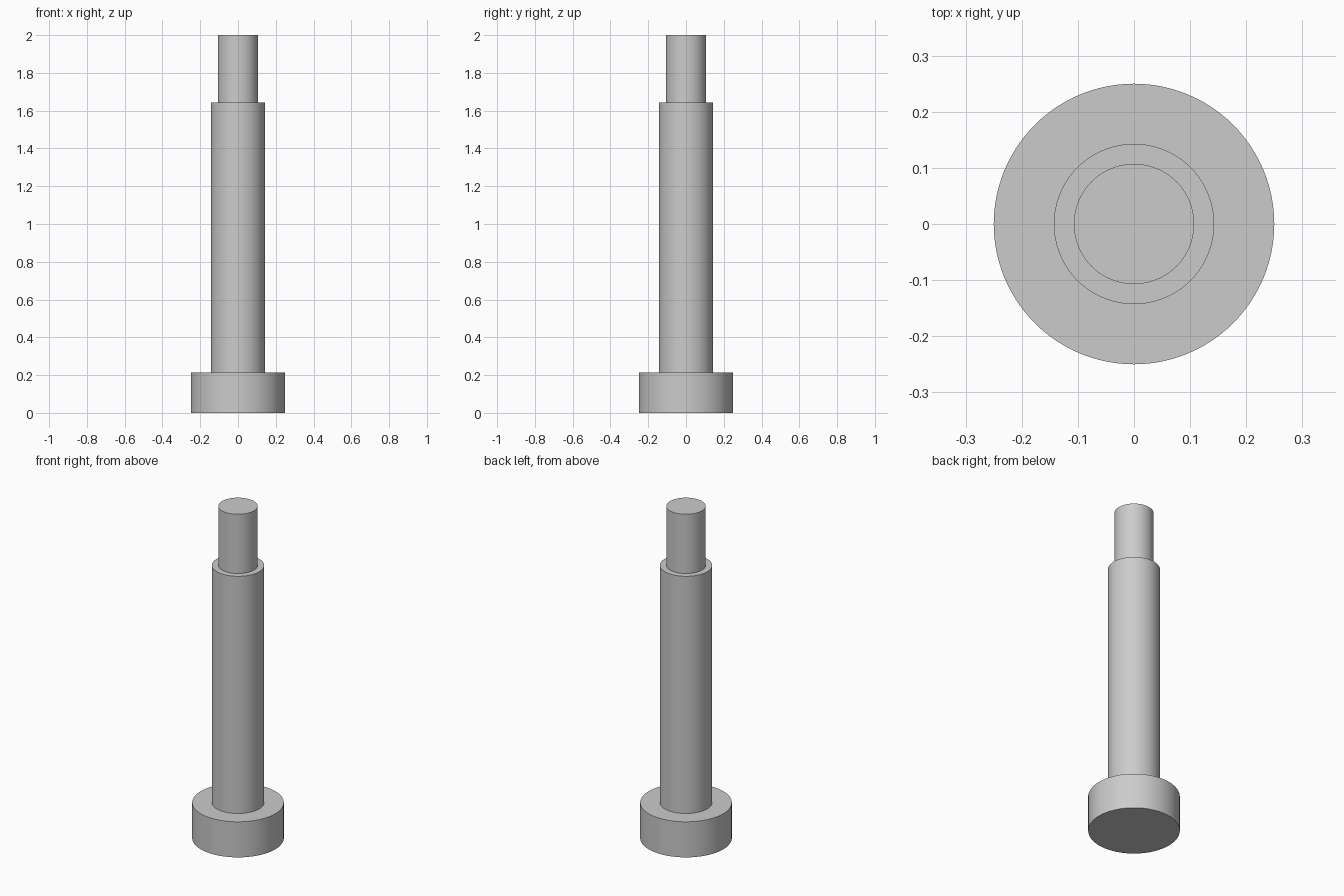
import bpy
import bmesh
from math import cos, sin, tau, radians

cube = bpy.data.objects.get("Cube")
if cube:
    bpy.data.objects.remove(cube, do_unlink=True)

SEGMENTS = 96
UNIT = 1 / 28  # model proportions are whole multiples of this

# Plain grey metal
steel = bpy.data.materials.new("grey_steel")
steel.use_nodes = True
GREY = (0.6, 0.6, 0.6, 1)
steel.diffuse_color = GREY
steel.node_tree.nodes["Principled BSDF"].inputs["Base Color"].default_value = GREY


def lathe(name, profile):
    """Closed solid of revolution from (radius, height) pairs, bottom to top."""
    bm = bmesh.new()
    rings = []
    for radius, height in profile:
        rings.append([bm.verts.new((radius * UNIT * cos(tau * i / SEGMENTS),
                                    radius * UNIT * sin(tau * i / SEGMENTS),
                                    height * UNIT)) for i in range(SEGMENTS)])
    for low, high in zip(rings, rings[1:]):
        for i in range(SEGMENTS):
            j = (i + 1) % SEGMENTS
            bm.faces.new((low[i], low[j], high[j], high[i]))
    bm.faces.new(reversed(rings[0]))
    bm.faces.new(rings[-1])
    mesh = bpy.data.meshes.new(name)
    bm.to_mesh(mesh)
    bm.free()
    mesh.materials.append(steel)
    obj = bpy.data.objects.new(name, mesh)
    bpy.context.collection.objects.link(obj)
    return obj


# Wide head, long shoulder and narrow end pin as one stepped solid
pin = lathe("stepped_pin", [(7, 0), (7, 6), (4, 6), (4, 46), (3, 46), (3, 56)])

bpy.ops.object.select_all(action="DESELECT")
pin.select_set(True)
bpy.context.view_layer.objects.active = pin
bpy.ops.object.shade_smooth_by_angle(angle=radians(30))
